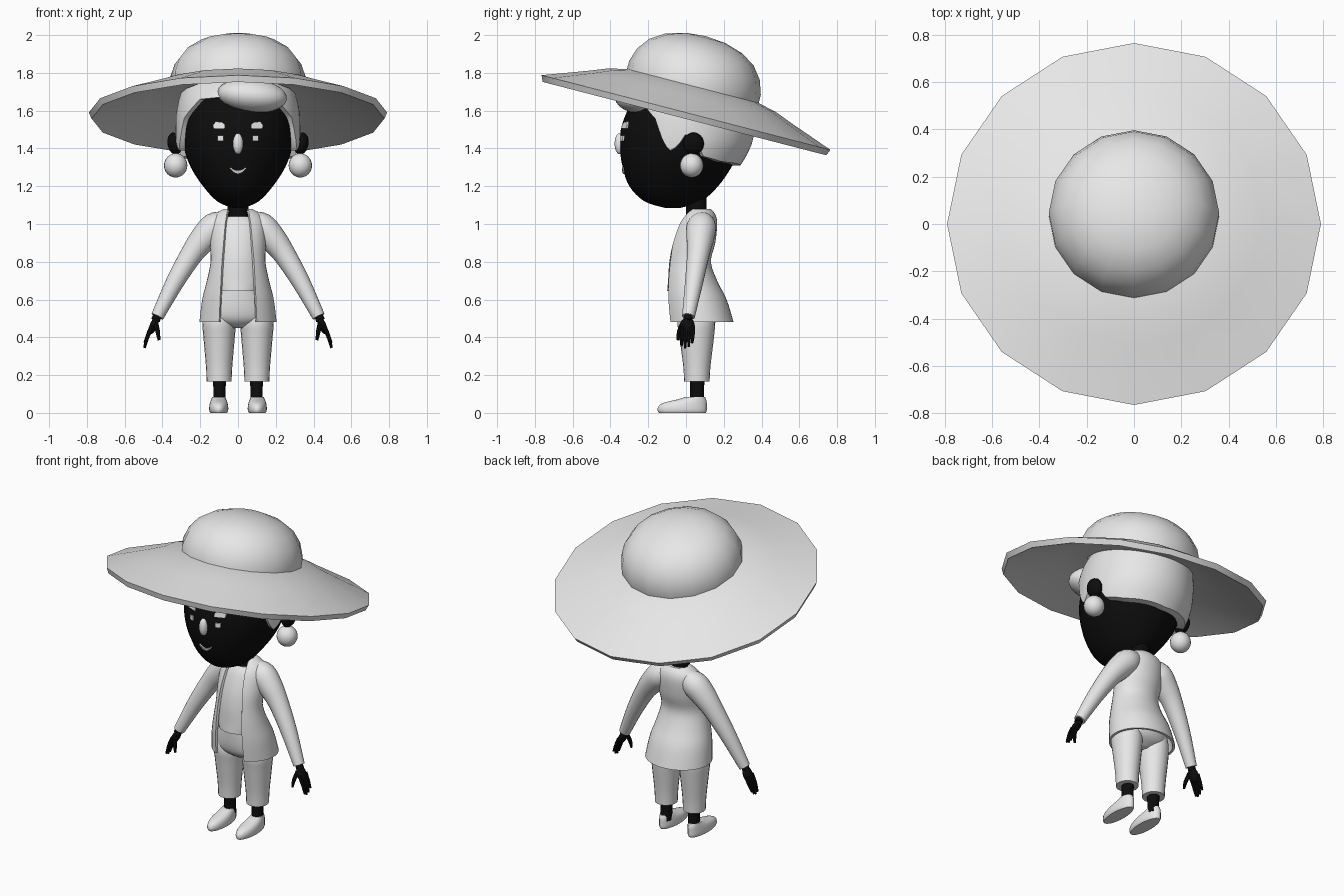
import bpy, bmesh, math
from mathutils import Vector, Matrix

if "Cube" in bpy.data.objects:
    bpy.data.objects.remove(bpy.data.objects["Cube"])

def material(name, rgb):
    m = bpy.data.materials.new(name)
    m.diffuse_color = (*rgb, 1)
    m.use_nodes = True
    m.node_tree.nodes["Principled BSDF"].inputs["Base Color"].default_value = m.diffuse_color
    return m

LIGHT = material("light grey", (0.8, 0.8, 0.8))
BLACK = material("black", (0.004, 0.004, 0.004))

def finish(name, bm, mat):
    bmesh.ops.recalc_face_normals(bm, faces=bm.faces)
    me = bpy.data.meshes.new(name)
    bm.to_mesh(me)
    bm.free()
    me.materials.append(mat)
    ob = bpy.data.objects.new(name, me)
    bpy.context.collection.objects.link(ob)
    return ob

def skin(name, rows, mat, caps=True, loop=False):
    """Joins closed rows of points; loop also joins the last row to the first."""
    bm = bmesh.new()
    vs = [[bm.verts.new(p) for p in r] for r in rows]
    n = len(rows[0])
    pairs = list(zip(vs, vs[1:])) + ([(vs[-1], vs[0])] if loop else [])
    for a, b in pairs:
        for i in range(n):
            j = (i + 1) % n
            bm.faces.new((a[i], a[j], b[j], b[i]))
    if caps and not loop:
        bm.faces.new(vs[0])
        bm.faces.new(vs[-1])
    bmesh.ops.remove_doubles(bm, verts=bm.verts, dist=1e-5)
    return finish(name, bm, mat)

def spline(keys, steps=4):
    """Smooth in-between values for a short table."""
    out = []
    for i in range(len(keys) - 1):
        p = [keys[max(0, min(len(keys) - 1, i + k))] for k in (-1, 0, 1, 2)]
        for s in range(steps):
            t = s / steps
            out.append(tuple(0.5 * (2*b + (c-a)*t + (2*a-5*b+4*c-d)*t*t + (3*b-a-3*c+d)*t**3)
                             for a, b, c, d in zip(*p)))
    return out + [tuple(keys[-1])]

def lerp(table, x):
    if x <= table[0][0]:
        return table[0][1:]
    for a, b in zip(table, table[1:]):
        if x <= b[0]:
            t = (x - a[0]) / (b[0] - a[0])
            return tuple(p + (q - p) * t for p, q in zip(a[1:], b[1:]))
    return table[-1][1:]

def on_oval(z, rx, yf, yb, a, inset=0.0):
    """Point on a level oval; angle 0 is the front."""
    ry = (yb - yf) / 2 - inset
    return (math.sin(a) * (rx - inset), (yf + yb) / 2 - math.cos(a) * ry, z)

def body(name, table, mat, n=28, cx=0.0, steps=4):
    rows = []
    for r in spline(table, steps):
        rows.append([Vector(on_oval(*r, 2 * math.pi * i / n)) + Vector((cx, 0, 0)) for i in range(n)])
    return skin(name, rows, mat)

def tube(name, keys, mat, n=14, steps=4):
    """Round tube through (x, y, z, radius) keys."""
    pts = spline(keys, steps)
    rows = []
    for i, p in enumerate(pts):
        d = Vector(pts[min(i + 1, len(pts) - 1)][:3]) - Vector(pts[max(i - 1, 0)][:3])
        u = d.cross(Vector((0, 1, 0))).normalized()
        v = d.cross(u).normalized()
        rows.append([Vector(p[:3]) + p[3] * (u * math.cos(k * 2 * math.pi / n) + v * math.sin(k * 2 * math.pi / n))
                     for k in range(n)])
    return skin(name, rows, mat)

def ball(name, loc, size, mat, rot_y=0.0, seg=20, rings=12):
    bm = bmesh.new()
    m = Matrix.Translation(loc) @ Matrix.Rotation(rot_y, 4, 'Y') @ Matrix.Diagonal((*size, 1))
    bmesh.ops.create_uvsphere(bm, u_segments=seg, v_segments=rings, radius=1, matrix=m)
    return finish(name, bm, mat)

# Head: rows are height, half width, front y, back y
HEAD = [(1.085, .03, -.11, -.03), (1.12, .11, -.22, .08), (1.2, .185, -.3, .17), (1.3, .25, -.335, .24),
        (1.4, .285, -.35, .29), (1.5, .295, -.345, .31), (1.6, .285, -.31, .31), (1.7, .25, -.25, .28),
        (1.8, .16, -.1, .2)]
body("head", HEAD, BLACK, 32)
body("neck", [(1.0, .06, 0, .12), (1.07, .055, 0, .11), (1.18, .055, 0, .11)], BLACK, 16)

# Face details lie as thin plates on the head
head_rows = spline(HEAD)
def face_plate(name, outline, mat):
    bm = bmesh.new()
    def depth(x, z):
        rx, yf, yb = lerp(head_rows, z)
        return (yf + yb) / 2 - (yb - yf) / 2 * math.sqrt(max(0, 1 - (x / rx) ** 2))
    front = [bm.verts.new((x, depth(x, z) - .008, z)) for x, z in outline]
    back = [bm.verts.new((x, depth(x, z) + .001, z)) for x, z in outline]
    bm.faces.new(front)
    bm.faces.new(back[::-1])
    for i in range(len(outline)):
        j = (i + 1) % len(outline)
        bm.faces.new((front[i], back[i], back[j], front[j]))
    finish(name, bm, mat)

def mirrored(points, s):
    return [(x * s, z) for x, z in points]

for s, side in ((1, "left"), (-1, "right")):
    face_plate(side + "_eye_top", mirrored([(.068, 1.505), (.13, 1.505), (.133, 1.525), (.118, 1.542), (.085, 1.54),
                                            (.068, 1.525)], s), LIGHT)
    face_plate(side + "_eye_low", mirrored([(.078, 1.44), (.108, 1.44), (.108, 1.468), (.078, 1.468)], s), LIGHT)
    # Ears and round earrings
    ball(side + "_ear", (s * .335, .04, 1.425), (.038, .055, .06), BLACK, s * .2)
    ball(side + "_earring", (s * .33, .03, 1.31), (.062, .062, .064), LIGHT)
arc = [(-.044 + .088 * i / 8, ((i - 4) / 4) ** 2) for i in range(9)]
face_plate("mouth", [(x, 1.265 + .03 * k) for x, k in arc] + [(x * .9, 1.283 + .018 * k) for x, k in arc[::-1]], LIGHT)
ball("nose", (0, -.352, 1.425), (.027, .026, .055), LIGHT)

# Hair: thick shell whose lower edge follows the hairline around the head
HAIR = spline([(1.28, .285, -.32, .27), (1.4, .325, -.34, .34), (1.5, .33, -.345, .365), (1.6, .325, -.335, .37),
               (1.7, .3, -.29, .36), (1.8, .25, -.17, .31)])
HAIRLINE = [(0, 1.68), (40, 1.66), (60, 1.56), (70, 1.42), (76, 1.39), (82, 1.41), (88, 1.47), (98, 1.47),
            (106, 1.36), (130, 1.33), (180, 1.31)]
cols = []
for i in range(90):
    deg = i * 4
    low = lerp(HAIRLINE, min(deg, 360 - deg))[0]
    zs = [low + (1.8 - low) * k / 9 for k in range(10)]
    shell = lambda z, d: on_oval(z, *lerp(HAIR, z), math.radians(deg), d)
    cols.append([shell(z, 0) for z in zs] + [shell(z, .06) for z in zs[::-1]])
skin("hair", cols, LIGHT, loop=True)
ball("hair_fringe", (.075, -.255, 1.68), (.185, .125, .09), LIGHT, .1, 24, 14)

# Sun hat: turned profile, tilted down at the back
PROFILE = [(.3, .1), (.46, .085), (.775, -.033), (.79, 0), (.55, .087), (.46, .122), (.36, .145),
           (.36, .19), (.335, .265), (.285, .33), (.21, .378), (.11, .408), (.0, .418)]
tilt = Matrix.Translation((0, 0, 1.59)) @ Matrix.Rotation(math.radians(-14.5), 4, 'X')
skin("sun_hat", [[tilt @ Vector((r * math.cos(k * math.pi / 8), r * math.sin(k * math.pi / 8), h))
                  for k in range(16)] for r, h in PROFILE], LIGHT, caps=False)

# Jacket: open at the front, with thickness
JACKET = spline([(1.08, .075, .02, .13), (1.05, .12, -.01, .155), (1.0, .145, -.045, .165), (.9, .148, -.085, .155),
                 (.8, .145, -.105, .132), (.7, .165, -.115, .165), (.6, .19, -.115, .215), (.48, .205, -.105, .252)])
GAP = [(.48, .1), (.6, .095), (.8, .085), (1.0, .068), (1.08, .055)]
rows = []
for r in JACKET:
    a0 = math.asin(lerp(GAP, r[0])[0] / r[1])
    angles = [a0 + (2 * math.pi - 2 * a0) * k / 32 for k in range(33)]
    rows.append([on_oval(*r, a) for a in angles] + [on_oval(*r, a, .015) for a in angles[::-1]])
skin("jacket", rows, LIGHT)

# Shirt and trousers
body("shirt", [(.645, .125, -.1, .14), (.7, .135, -.095, .13), (.8, .125, -.088, .115), (.9, .128, -.068, .135),
               (1.0, .122, -.03, .145), (1.04, .08, .0, .13)], LIGHT)
body("trouser_hips", [(.45, .05, .0, .1), (.49, .165, -.05, .16), (.56, .17, -.07, .18), (.68, .12, -.075, .13)], LIGHT)
for s, side in ((1, "left"), (-1, "right")):
    body(side + "_trouser_leg", [(.165, .066, -.01, .125), (.25, .07, -.015, .13), (.4, .083, -.035, .148),
                                 (.48, .088, -.045, .155), (.56, .07, -.03, .15)], LIGHT, 20, s * .1)
    # Ankle and slipper
    body(side + "_ankle", [(.05, .036, .02, .1), (.11, .033, .022, .095), (.2, .037, .02, .1)], BLACK, 14, s * .098)
    body(side + "_shoe", [(0, .044, -.143, .105), (.012, .05, -.15, .11), (.035, .05, -.146, .11),
                          (.055, .046, -.115, .11), (.07, .04, -.05, .107), (.085, .034, .0, .1)],
         LIGHT, 24, s * .102, 2)
    # Sleeve
    tube(side + "_sleeve", [(s * .06, .085, 1.015, .055), (s * .12, .082, .985, .078), (s * .18, .075, .925, .073),
                            (s * .245, .065, .84, .06), (s * .335, .042, .69, .048), (s * .427, .013, .51, .034)],
         LIGHT, 18)
    # Hand with four fingers and a thumb
    tube(side + "_wrist", [(s * .42, .014, .53, .022), (s * .437, .01, .49, .024)], BLACK, 12, 2)
    ball(side + "_palm", (s * .447, .008, .462), (.021, .038, .048), BLACK, -s * .4, 14, 10)
    for k in range(4):
        y = -.02 + .019 * k
        end = (.352, .343, .35, .37)[k]
        tube(side + "_finger_%d" % (k + 1), [(s * .455, y, .46, .012), (s * .477, y - .002, .41, .011),
                                             (s * .495, y - .004, end, .006)], BLACK, 8, 3)
    tube(side + "_thumb", [(s * .436, -.015, .48, .013), (s * .425, -.036, .43, .012),
                           (s * .418, -.042, .385, .007)], BLACK, 8, 3)

# Smooth shading with crisp edges
for ob in bpy.context.scene.objects:
    ob.select_set(True)
    bpy.context.view_layer.objects.active = ob
bpy.ops.object.shade_smooth_by_angle(angle=math.radians(40))
